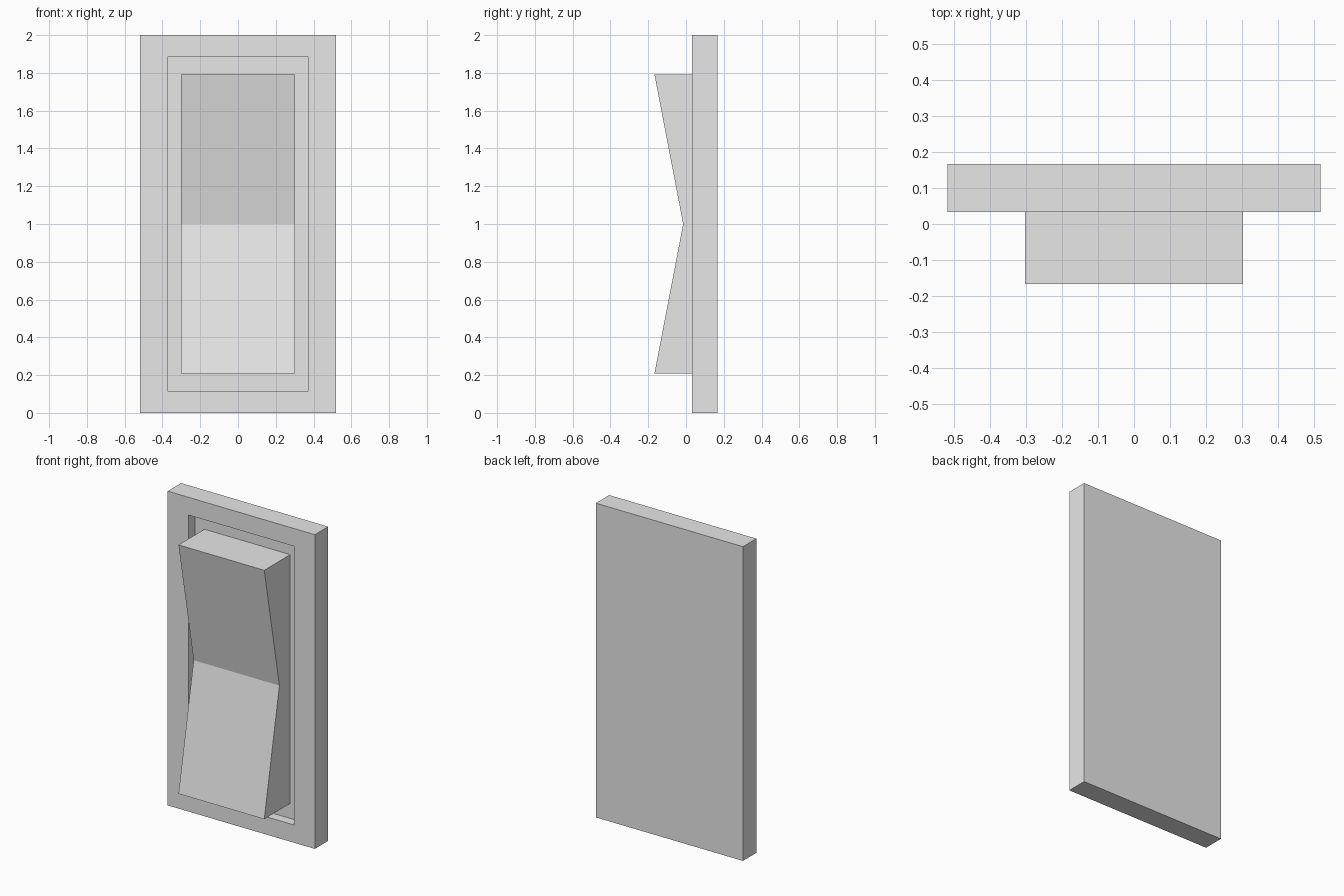
import bpy, bmesh

default = bpy.data.objects.get("Cube")
if default:
    bpy.data.objects.remove(default, do_unlink=True)

# One plain grey for the whole switch
grey = bpy.data.materials.new("light_grey")
grey.use_nodes = True
grey.diffuse_color = (0.8, 0.8, 0.8, 1)
bsdf = next(n for n in grey.node_tree.nodes if n.type == "BSDF_PRINCIPLED")
bsdf.inputs["Base Color"].default_value = grey.diffuse_color

FRONT, FLOOR, BACK = 0.033, 0.094, 0.167   # plate face, recess floor, plate back


def finish(name, bm):
    bmesh.ops.recalc_face_normals(bm, faces=bm.faces)
    mesh = bpy.data.meshes.new(name)
    bm.to_mesh(mesh)
    bm.free()
    mesh.materials.append(grey)
    obj = bpy.data.objects.new(name, mesh)
    bpy.context.collection.objects.link(obj)


def rectangle(bm, half_width, bottom, top, y):
    corners = [(-half_width, bottom), (half_width, bottom),
               (half_width, top), (-half_width, top)]
    return [bm.verts.new((x, y, z)) for x, z in corners]


# Wall plate: rings from the back, round the front rim and into the recess
bm = bmesh.new()
rings = [rectangle(bm, 0.518, 0, 2, BACK),
         rectangle(bm, 0.518, 0, 2, FRONT),
         rectangle(bm, 0.37, 0.113, 1.887, FRONT),
         rectangle(bm, 0.37, 0.113, 1.887, FLOOR)]
for a, b in zip(rings, rings[1:]):
    for i in range(4):
        j = (i + 1) % 4
        bm.faces.new((a[i], a[j], b[j], b[i]))
bm.faces.new(rings[0])
bm.faces.new(rings[-1])
finish("wall_plate", bm)

# Rocker: V-shaped side profile extruded across the width
bm = bmesh.new()
profile = [(FLOOR, 0.208), (-0.167, 0.208), (-0.015, 1.0),
           (-0.167, 1.792), (FLOOR, 1.792)]
side = bm.faces.new([bm.verts.new((-0.302, y, z)) for y, z in profile])
extruded = bmesh.ops.extrude_face_region(bm, geom=[side], use_keep_orig=True)
moved = [v for v in extruded["geom"] if isinstance(v, bmesh.types.BMVert)]
bmesh.ops.translate(bm, verts=moved, vec=(0.604, 0, 0))
finish("rocker", bm)
